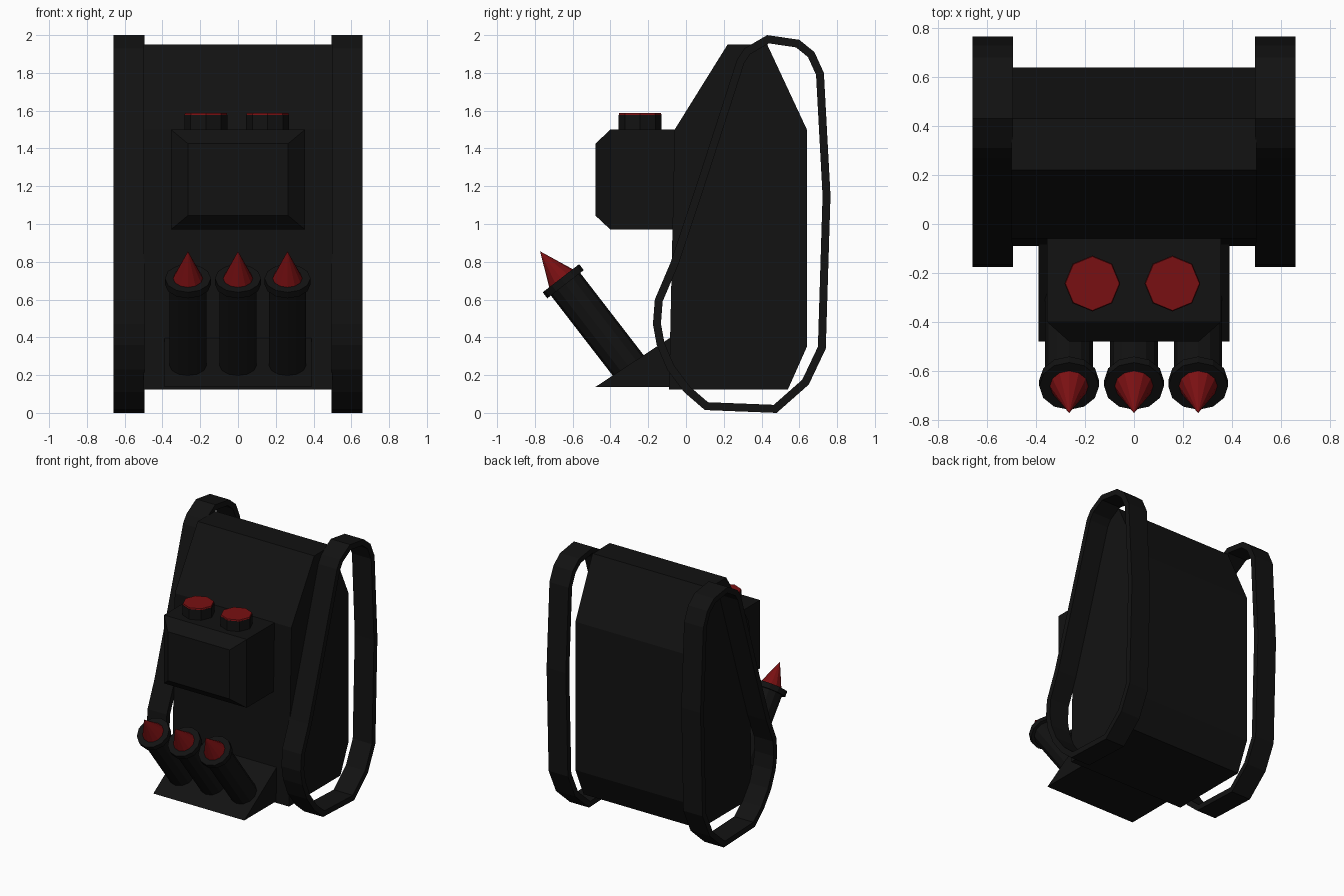
import bpy, bmesh
from mathutils import Vector

if "Cube" in bpy.data.objects:
    bpy.data.objects.remove(bpy.data.objects["Cube"])


def material(name, color):
    m = bpy.data.materials.new(name)
    m.diffuse_color = color
    m.use_nodes = True
    m.node_tree.nodes["Principled BSDF"].inputs["Base Color"].default_value = m.diffuse_color
    return m


BLACK = material("black", (0.006, 0.006, 0.006, 1))
RED = material("red", (0.19, 0.005, 0.006, 1))


def finish(name, bm, mat):
    bmesh.ops.recalc_face_normals(bm, faces=bm.faces)
    me = bpy.data.meshes.new(name)
    bm.to_mesh(me)
    bm.free()
    me.materials.append(mat)
    ob = bpy.data.objects.new(name, me)
    bpy.context.collection.objects.link(ob)
    return ob


def loft(name, rings, mat, closed=False):
    """Skin a list of point rings; cap the ends, or join last to first."""
    bm = bmesh.new()
    vs = [[bm.verts.new(p) for p in ring] for ring in rings]
    n = len(vs[0])
    for a, b in zip(vs, vs[1:] + vs[:1] if closed else vs[1:]):
        for i in range(n):
            j = (i + 1) % n
            bm.faces.new((a[i], a[j], b[j], b[i]))
    if not closed:
        bm.faces.new(vs[0])
        bm.faces.new(vs[-1])
    return finish(name, bm, mat)


def prism(name, profile, half, mat):
    """Extrude a (y, z) profile across x."""
    return loft(name, [[(x, y, z) for y, z in profile] for x in (-half, half)], mat)


def cone(name, start, end, r1, r2, sides, mat):
    start, end = Vector(start), Vector(end)
    axis = end - start
    bm = bmesh.new()
    bmesh.ops.create_cone(bm, cap_ends=True, segments=sides, radius1=r1,
                          radius2=r2, depth=axis.length)
    ob = finish(name, bm, mat)
    ob.location = (start + end) / 2
    if abs(axis.normalized().z) < 0.999:
        ob.rotation_euler = axis.to_track_quat('Z', 'Y').to_euler()
    return ob


# main pack
prism("pack_body", [(-0.09, 0.125), (0.54, 0.125), (0.64, 0.35), (0.64, 1.5),
                    (0.43, 1.95), (0.22, 1.95), (-0.06, 1.5)], 0.5, BLACK)

# wedge shelf that carries the tubes
prism("tube_shelf", [(-0.48, 0.137), (-0.05, 0.137), (-0.05, 0.42)], 0.39, BLACK)


# front box with a chamfered face
def rect(hx, y, z0, z1):
    return [(-hx, y, z0), (hx, y, z0), (hx, y, z1), (-hx, y, z1)]


loft("front_box", [rect(0.355, -0.06, 0.97, 1.5), rect(0.355, -0.40, 0.97, 1.5),
                   rect(0.265, -0.48, 1.045, 1.425)], BLACK)

# octagonal buttons on the box
for side, x in (("left", -0.17), ("right", 0.157)):
    cone(f"button_{side}", (x, -0.243, 1.48), (x, -0.243, 1.578), 0.114, 0.114, 8, BLACK)
    cone(f"button_cap_{side}", (x, -0.243, 1.578), (x, -0.243, 1.588), 0.113, 0.110, 8, RED)

# three tilted tubes with collars and red tips
direction = Vector((0, -0.61, 0.79)).normalized()
for i, x in enumerate((-0.265, 0.0, 0.262), 1):
    mouth = Vector((x, -0.65, 0.697))
    cone(f"tube_{i}", mouth - direction * 0.61, mouth, 0.098, 0.098, 12, BLACK)
    cone(f"tube_collar_{i}", mouth - direction * 0.02, mouth + direction * 0.02,
         0.122, 0.122, 12, BLACK)
    cone(f"tube_tip_{i}", mouth + direction * 0.01, mouth + direction * 0.2,
         0.083, 0.0, 12, RED)

# shoulder straps: closed bands in the side plane
path = [Vector(p) for p in (
    (0.43, 2.0), (0.60, 1.975), (0.68, 1.91), (0.73, 1.8), (0.765, 1.15),
    (0.74, 0.34), (0.65, 0.15), (0.48, 0.005), (0.10, 0.015), (-0.01, 0.11),
    (-0.10, 0.23), (-0.155, 0.36), (-0.175, 0.47), (-0.165, 0.6), (-0.08, 0.8),
    (0.06, 1.22), (0.27, 1.87), (0.31, 1.93))]
# the band touches the ground at its lowest point
path[7].y = 0.0
thickness = 0.042
inner = []
for i, p in enumerate(path):
    d1 = (p - path[i - 1]).normalized()
    d2 = (path[(i + 1) % len(path)] - p).normalized()
    n1, n2 = Vector((d1.y, -d1.x)), Vector((d2.y, -d2.x))
    m = (n1 + n2).normalized()
    inner.append(p + m * thickness / m.dot(n1))
for side, s in (("left", -1), ("right", 1)):
    a, b = 0.495 * s, 0.66 * s
    loft(f"strap_{side}", [[(a, o.x, o.y), (b, o.x, o.y), (b, q.x, q.y), (a, q.x, q.y)]
                           for o, q in zip(path, inner)], BLACK, closed=True)
